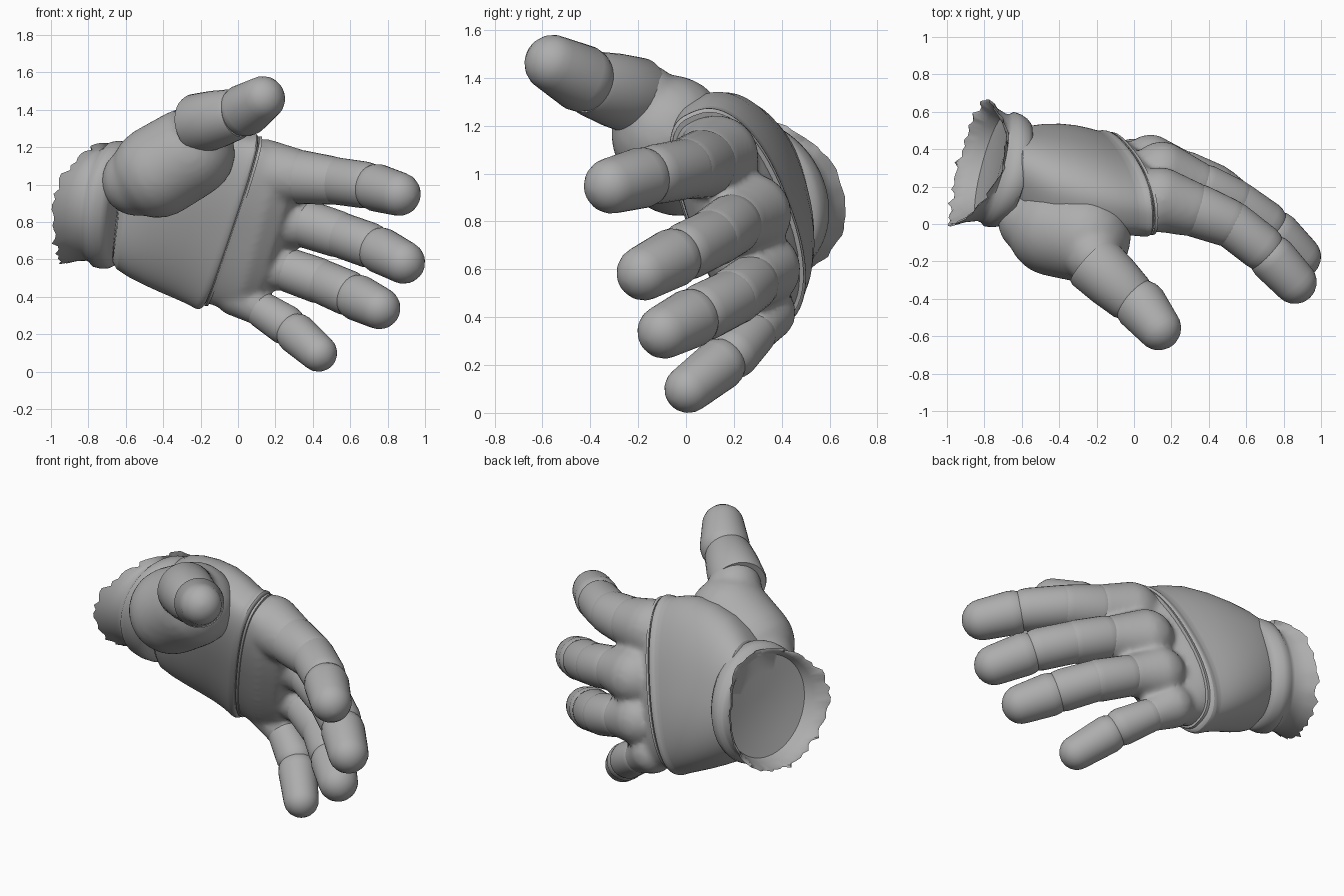
import bpy, bmesh, math, random
from mathutils import Vector as V

random.seed(4)
if "Cube" in bpy.data.objects:
    bpy.data.objects.remove(bpy.data.objects["Cube"])

grey = bpy.data.materials.new("plain grey")
grey.use_nodes = True
COLOR = (0.42, 0.42, 0.42, 1)
grey.diffuse_color = COLOR
grey.node_tree.nodes["Principled BSDF"].inputs["Base Color"].default_value = COLOR


def loft(bm, rings):
    """Skin closed rings of equal size and cap both ends."""
    rows = [[bm.verts.new(p) for p in ring] for ring in rings]
    n = len(rows[0])
    for a, b in zip(rows, rows[1:]):
        for i in range(n):
            bm.faces.new((a[i], a[(i + 1) % n], b[(i + 1) % n], b[i]))
    bm.faces.new(rows[0][::-1])
    bm.faces.new(rows[-1])


def finish(name, bm, angle=40):
    bmesh.ops.recalc_face_normals(bm, faces=bm.faces)
    mesh = bpy.data.meshes.new(name)
    bm.to_mesh(mesh)
    bm.free()
    mesh.materials.append(grey)
    ob = bpy.data.objects.new(name, mesh)
    bpy.context.collection.objects.link(ob)
    bpy.ops.object.select_all(action='DESELECT')
    ob.select_set(True)
    bpy.context.view_layer.objects.active = ob
    bpy.ops.object.shade_smooth_by_angle(angle=math.radians(angle))
    return ob


def blend(ob, relax):
    """Fuse overlapping volumes into one soft skin."""
    mod = ob.modifiers.new("Blend", 'REMESH')
    mod.mode = 'VOXEL'
    mod.voxel_size = 0.018
    mod.use_smooth_shade = True
    mod = ob.modifiers.new("Relax", 'SMOOTH')
    mod.iterations = relax


def tube(bm, a, b, steps, n=32):
    """Round tube from a to b; steps are (fraction, extra distance, radius)."""
    a, b = V(a), V(b)
    axis = (b - a).normalized()
    u = axis.orthogonal().normalized()
    w = axis.cross(u)
    loft(bm, [[a.lerp(b, f) + axis * d + r * (u * math.cos(t) + w * math.sin(t))
               for t in (math.tau * i / n for i in range(n))] for f, d, r in steps])


def capsule(bm, a, b, ra, rb):
    """Tapered tube with round ends."""
    lats = [math.radians(d) for d in range(0, 86, 17)]
    tube(bm, a, b, [(0, -ra * math.sin(t), ra * math.cos(t)) for t in reversed(lats)]
         + [(1, rb * math.sin(t), rb * math.cos(t)) for t in lats])


def sleeve(bm, a, b, ra, rb):
    """Short tube with softly rolled ends."""
    tube(bm, a, b, [(f, 0, (ra + (rb - ra) * f) * s) for f, s in
                    ((0, .8), (0, .95), (.06, 1), (.5, 1.03), (.92, 1), (1, .94), (1, .8))])


BACK = V((0, 0.92, 0.38))


def section(p, q, tb, tf, k=1.0, shift=0.0, n=56):
    """Hand cross-section from little-finger side p to thumb side q, squarer on the palm."""
    p, q = V(p), V(q)
    c, half = (p + q) / 2 + V((shift, 0, 0)), (q - p) / 2
    ring = []
    for i in range(n):
        t = math.tau * i / n
        co, si = math.cos(t), math.sin(t)
        depth, power = (tb, 0.85) if si > 0 else (tf, 0.68)
        ring.append(c + half * k * math.copysign(abs(co) ** 0.88, co)
                    + BACK * k * depth * math.copysign(abs(si) ** power, si))
    return ring


# Hand shell with a raised rim near the knuckles
wrist = ((-0.68, 0.33, 0.58), (-0.61, 0.2, 1.21), 0.25, 0.23)
heel = ((-0.5, 0.38, 0.48), (-0.45, 0.1, 1.3), 0.28, 0.23)
middle = ((-0.34, 0.4, 0.41), (-0.15, 0.05, 1.35), 0.26, 0.21)
rim = ((-0.2, 0.38, 0.36), (0.1, 0.03, 1.25), 0.235, 0.19)
bm = bmesh.new()
loft(bm, [section(*wrist, k=0.85), section(*wrist), section(*heel),
          section(*middle), section(*rim, shift=-0.04), section(*rim, k=1.02, shift=-0.03),
          section(*rim, k=1.025), section(*rim, k=0.99, shift=0.012),
          section(*rim, k=0.9, shift=0.012)])
shell = finish("hand_shell", bm)
sub = shell.modifiers.new("Smooth", 'SUBSURF')
sub.levels = sub.render_levels = 1

# Fine seam in front of the rim
bm = bmesh.new()
loft(bm, [section(*rim, k=k, shift=0.024 + d)
          for k, d in ((0.9, -0.008), (0.985, -0.008), (0.985, 0.008), (0.9, 0.008))])
finish("knuckle_seam", bm, 30)

# Fingers: joint positions with radii, from knuckle to tip
fingers = {
    "index": [((0.14, 0.13, 1.07), .175), ((0.34, 0.07, 1.04), .148), ((0.52, 0.0, 1.02), .13),
              ((0.7, -0.14, 0.995), .125), ((0.86, -0.31, 0.95), .117)],
    "middle": [((0.15, 0.27, 0.83), .172), ((0.38, 0.19, 0.785), .132), ((0.55, 0.11, 0.73), .125),
               ((0.72, -0.01, 0.67), .122), ((0.885, -0.175, 0.585), .115)],
    "ring": [((0.09, 0.32, 0.6), .16), ((0.28, 0.27, 0.54), .122), ((0.45, 0.19, 0.48), .122),
             ((0.6, 0.06, 0.415), .122), ((0.755, -0.09, 0.34), .113)],
    "little": [((0.0, 0.33, 0.42), .13), ((0.13, 0.28, 0.33), .1),
               ((0.27, 0.19, 0.24), .108), ((0.43, 0.01, 0.1), .1)],
}

# Knuckle block, blended with the finger roots
bm = bmesh.new()
loft(bm, [section(*rim, k=0.95, shift=-0.05), section(*rim, k=0.95, shift=0.02),
          section((-0.02, 0.36, 0.33), (0.22, 0.05, 1.19), 0.14, 0.17),
          section((0.09, 0.33, 0.36), (0.31, 0.07, 1.11), 0.09, 0.12),
          section((0.14, 0.31, 0.42), (0.33, 0.08, 1.05), 0.05, 0.07)])
for (a, ra), (b, rb), *rest in fingers.values():
    capsule(bm, a, V(a).lerp(V(b), 0.75), ra, rb * 1.02)
blend(finish("knuckle_block", bm, 180), 8)

# Finger segments, each rounded so the joints crease
for name, joints in fingers.items():
    for i in range(1, len(joints) - 1):
        (a, ra), (b, rb) = joints[i], joints[i + 1]
        a, b = V(a), V(b)
        bm = bmesh.new()
        if i == len(joints) - 2:
            capsule(bm, a.lerp(b, 0.28), b, ra * 1.02, rb)
            finish(f"{name}_tip", bm)
        else:
            capsule(bm, a, b.lerp(a, 0.12), ra * 0.97, rb)
            finish(f"{name}_segment_{i}", bm)

# Thumb: base mound, middle segment, tip
bm = bmesh.new()
path = [((-0.54, 0.02, 1.02), .19), ((-0.43, -0.03, 1.07), .25),
        ((-0.26, -0.07, 1.17), .245), ((-0.21, -0.18, 1.31), .155)]
for (a, ra), (b, rb) in zip(path, path[1:]):
    capsule(bm, a, b, ra, rb)
blend(finish("thumb_mound", bm, 180), 12)
bm = bmesh.new()
sleeve(bm, (-0.23, -0.195, 1.32), (0.0, -0.41, 1.38), .165, .135)
finish("thumb_segment", bm)
bm = bmesh.new()
capsule(bm, (0.04, -0.44, 1.4), (0.132, -0.555, 1.46), .142, .12)
finish("thumb_tip", bm)

# Open cuff: rolled collar, waist, torn rim set back on the thumb side, hollow inside
start = (V((-0.62, 0.27, 0.89)), V((0.07, 0.27, -0.03)), V((0.05, -0.02, 0.325)))
end = (V((-0.88, 0.33, 0.9)), V((0.09, 0.34, -0.05)), V((0.06, 0.0, 0.32)))
profile = [(0, .9), (.03, 1), (.12, 1.04), (.25, 1.05), (.38, 1.03), (.46, .96), (.55, .93),
           (.8, .95), (1, 1), (.98, .96), (.75, .91), (.56, .88), (.5, .6), (.46, .2)]
n = 72
tear = [random.uniform(-0.018, 0.018) for _ in range(n)]
rings = []
for f, s in profile:
    c, u, w = (p.lerp(q, f) for p, q in zip(start, end))
    ring = []
    for i in range(n):
        t = math.tau * i / n
        torn = tear[i] if f > 0.9 else 0
        setback = 0.13 * max(0, math.sin(t)) ** 2 * max(0, f - 0.5) * 2
        ring.append(c + s * (u * math.cos(t) + w * math.sin(t)) * (1 + torn)
                    + V((setback - torn, 0, 0)))
    rings.append(ring)
bm = bmesh.new()
loft(bm, rings)
finish("cuff", bm, 50)
